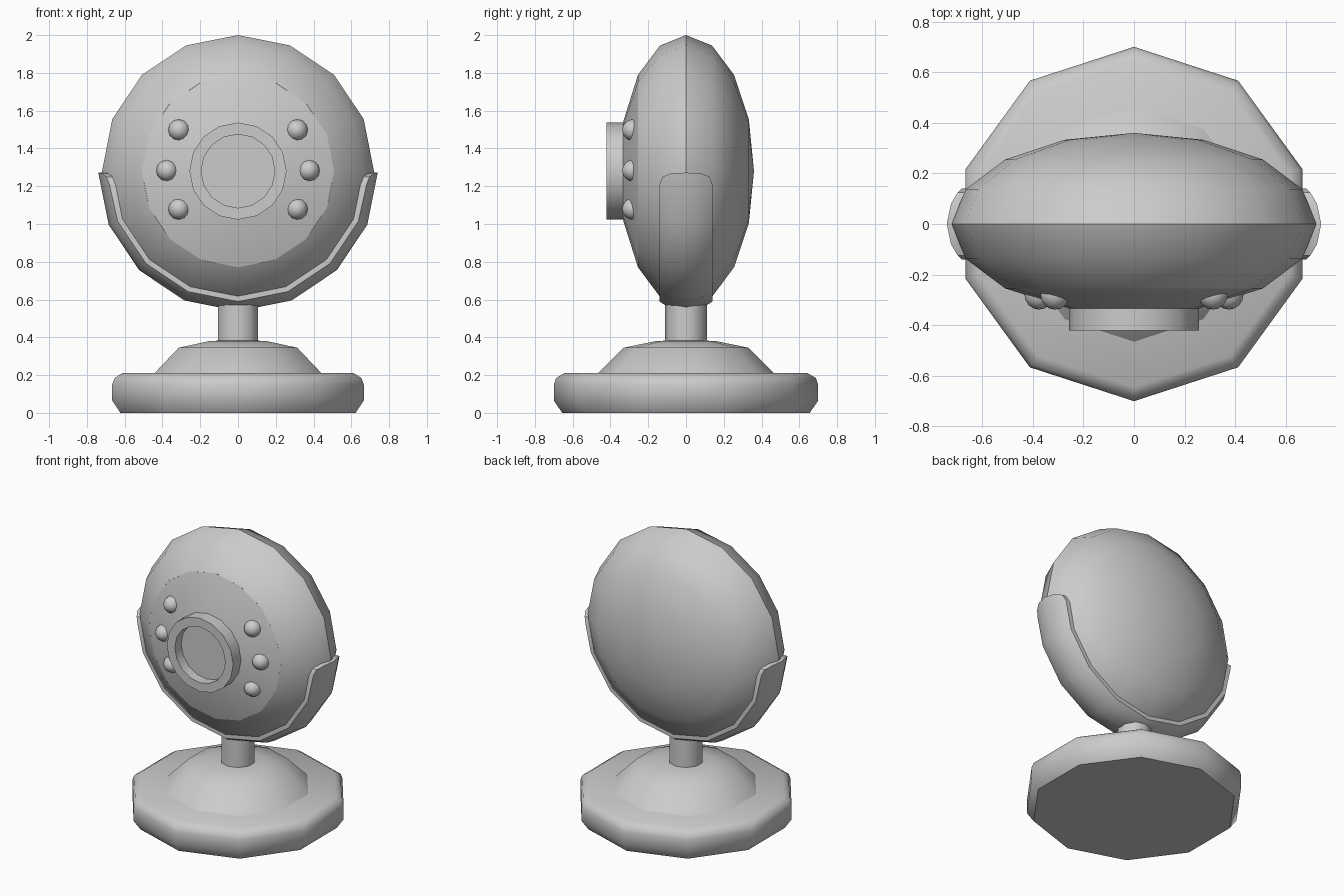
import bpy, bmesh
from math import pi, sin, cos, sqrt, radians

if "Cube" in bpy.data.objects:
    bpy.data.objects.remove(bpy.data.objects["Cube"])

HEAD_Z = 1.28


def finish(name, bm, angle=40):
    bmesh.ops.recalc_face_normals(bm, faces=bm.faces)
    mesh = bpy.data.meshes.new(name)
    bm.to_mesh(mesh)
    bm.free()
    obj = bpy.data.objects.new(name, mesh)
    bpy.context.collection.objects.link(obj)
    bpy.ops.object.select_all(action='DESELECT')
    obj.select_set(True)
    bpy.context.view_layer.objects.active = obj
    bpy.ops.object.shade_smooth_by_angle(angle=radians(angle))
    return obj


def lathe(name, profile, sides, axis='Z', centre=(0, 0, 0), angle=40):
    """Revolve (radius, height) points about the z or y axis."""
    bm = bmesh.new()
    rings = []
    for r, h in profile:
        ring = []
        for i in range(1 if r == 0 else sides):
            a = pi / 2 + 2 * pi * i / sides
            u, v = r * cos(a), r * sin(a)
            p = (u, v, h) if axis == 'Z' else (u, h, v)
            ring.append(bm.verts.new([c + d for c, d in zip(centre, p)]))
        rings.append(ring)
    for a, b in zip(rings, rings[1:]):
        for i in range(sides):
            j = (i + 1) % sides
            quad = [a[i % len(a)], a[j % len(a)], b[j % len(b)], b[i % len(b)]]
            bm.faces.new(list(dict.fromkeys(quad)))
    return finish(name, bm, angle)


# Ten-sided foot, dome and neck
lathe("base", [(0, 0), (.655, 0), (.70, .065), (.70, .15), (.687, .185),
               (.645, .21), (0, .21)], 10)
lathe("base_dome", [(.47, .205), (.33, .345), (.16, .38), (0, .388)], 10)
lathe("neck", [(.11, .36), (.11, .583), (0, .583)], 10)

# Flattened round head, open at the front where the face plate sits
steps = [radians(-45 + 22.5 * i) for i in range(7)]
shell = [(.72 * cos(t), .36 * sin(t)) for t in steps[:-1]] + [(0, .36)]
head_centre = (0, 0, HEAD_Z)
lathe("head", shell, 16, 'Y', head_centre)
lathe("face_plate", [(.509, -.2546), (.26, -.333), (.23, -.335)], 16, 'Y', head_centre)

# Lens tube with recessed glass
lathe("lens", [(.257, -.31), (.257, -.42), (.195, -.42), (.195, -.35), (0, -.35)],
      16, 'Y', head_centre)

# Small lights, three each side
dot = [(.058 * sin(pi * i / 8), -.06 * cos(pi * i / 8)) for i in range(1, 8)]
dot = [(0, -.06)] + dot + [(0, .06)]
for side in (-1, 1):
    for n, (x, z) in enumerate([(.312, 1.497), (.375, 1.283), (.312, 1.08)]):
        lathe(f"light_{'left' if side < 0 else 'right'}_{n + 1}", dot, 12, 'Y',
              (side * x, -.278, z))

# Cradle strip hugging the lower half of the head, with rounded ends
bm = bmesh.new()
cross = [(-.14, .07), (-.125, .03), (-.08, .012), (0, .008),
         (.08, .012), (.125, .03), (.14, .07)]
layers = []
for thickness in (0, .034):
    rows = []
    for i in range(9):
        a = pi + pi * i / 8
        row = []
        for y, drop in cross:
            r = .741 * sqrt(1 - (y / .385) ** 2) - thickness
            x, z = r * cos(a), HEAD_Z + r * sin(a)
            if i in (0, 8):
                z -= drop
                x *= 1 - drop * .2
            row.append(bm.verts.new((x, y, z)))
        rows.append(row)
    for p, q in zip(rows, rows[1:]):
        for j in range(len(cross) - 1):
            bm.faces.new((p[j], p[j + 1], q[j + 1], q[j]))
    layers.append(rows)
rims = []
for rows in layers:
    rims.append(rows[0] + [r[-1] for r in rows[1:-1]] + rows[-1][::-1]
                + [r[0] for r in rows[-2:0:-1]])
outer, inner = rims
for k in range(len(outer)):
    m = (k + 1) % len(outer)
    bm.faces.new((outer[k], outer[m], inner[m], inner[k]))
finish("cradle", bm)
